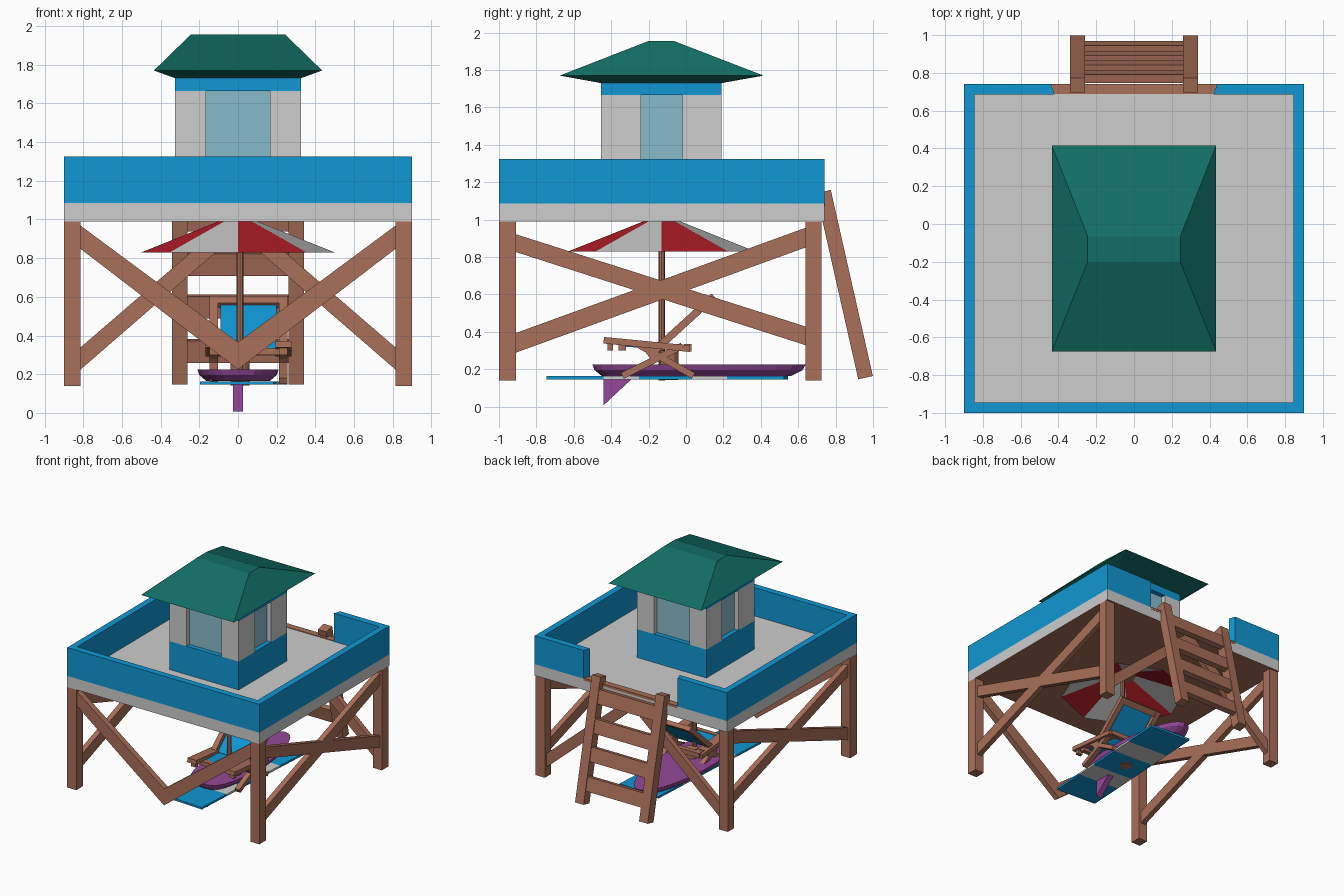
import bpy, bmesh, math
from mathutils import Vector, Matrix

if "Cube" in bpy.data.objects:
    bpy.data.objects.remove(bpy.data.objects["Cube"])

def material(name, r, g, b):
    m = bpy.data.materials.new(name)
    m.diffuse_color = (r, g, b, 1)
    m.use_nodes = True
    m.node_tree.nodes["Principled BSDF"].inputs["Base Color"].default_value = m.diffuse_color
    return m

WOOD = material("brown wood", .40, .16, .10)
BLUE = material("bright blue", .005, .31, .65)
GREY = material("light grey", .61, .61, .61)
GREEN = material("dark green", .006, .155, .13)
GLASS = material("pale glass", .25, .50, .60)
RED = material("red", .49, .013, .022)
PURPLE = material("purple", .30, .065, .32)

def mesh(name, verts, faces, *mats):
    me = bpy.data.meshes.new(name)
    me.from_pydata([tuple(v) for v in verts], [], faces)
    bm = bmesh.new()
    bm.from_mesh(me)
    bmesh.ops.recalc_face_normals(bm, faces=bm.faces)
    bm.to_mesh(me)
    bm.free()
    for m in mats:
        me.materials.append(m)
    ob = bpy.data.objects.new(name, me)
    bpy.context.collection.objects.link(ob)
    return ob

def loft(name, rings, *mats):
    # closed solid through rings of equal point count
    n = len(rings[0])
    faces = [tuple(range(n)), tuple(range((len(rings) - 1) * n, len(rings) * n))]
    for r in range(len(rings) - 1):
        for i in range(n):
            j = (i + 1) % n
            faces.append((r * n + i, r * n + j, r * n + n + j, r * n + n + i))
    return mesh(name, [p for ring in rings for p in ring], faces, *mats)

def rect(x0, x1, y0, y1, z):
    return [(x0, y0, z), (x1, y0, z), (x1, y1, z), (x0, y1, z)]

def box(name, x0, x1, y0, y1, z0, z1, *mats):
    return loft(name, [rect(x0, x1, y0, y1, z0), rect(x0, x1, y0, y1, z1)], *mats)

def prism(name, pts, axis, lo, hi, mat):
    # flat outline pushed along x, y or z
    def put(p, d):
        return {"x": (d, p[0], p[1]), "y": (p[0], d, p[1]), "z": (p[0], p[1], d)}[axis]
    return loft(name, [[put(p, lo) for p in pts], [put(p, hi) for p in pts]], mat)

def beam(name, x0, x1, p, q, t, mat):
    # bar in a y-z plane from p to q with thickness t
    p, q = Vector(p), Vector(q)
    d = (q - p).normalized()
    n = Vector((-d.y, d.x)) * t / 2
    return prism(name, [p - n, q - n, q + n, p + n], "x", x0, x1, mat)

def cylinder(name, x, y, z0, z1, r, n, mat):
    pts = [(x + r * math.cos(2 * math.pi * i / n), y + r * math.sin(2 * math.pi * i / n)) for i in range(n)]
    return prism(name, pts, "z", z0, z1, mat)

# platform slab with wooden underside
slab = box("platform", -.9, .9, -1, .74, .99, 1.085, GREY, WOOD)
for f in slab.data.polygons:
    if f.normal.z < -.5:
        f.material_index = 1
prism("gap_threshold", [(-.44, .742), (.44, .742), (.42, .687), (-.42, .687)], "z", 1.07, 1.09, WOOD)

# blue parapet walls
T, Z0, Z1 = .055, 1.085, 1.325
box("front_wall", -.9, .9, -1, -1 + T, Z0, Z1, BLUE)
for s, side in ((-1, "left"), (1, "right")):
    xs = sorted((s * .9, s * (.9 - T)))
    box(side + "_wall", *xs, -1 + T, .74 - T, Z0, Z1, BLUE)
    prism(side + "_back_wall", [(s * .9, .74), (s * .44, .74), (s * .42, .74 - T), (s * .9, .74 - T)],
          "z", Z0, Z1, BLUE)

# legs and braces
for s, side in ((-1, "left"), (1, "right")):
    xs = sorted((s * .815, s * .9))
    box(side + "_front_leg", *xs, -1, -.91, .14, .99, WOOD)
    box(side + "_back_leg", *xs, .64, .725, .14, .99, WOOD)
    prism(side + "_front_brace", [(0, .225), (s * .83, .86), (s * .83, .98), (0, .365)],
          "y", -.99, -.94, WOOD)
    prism(side + "_back_brace", [(0, .93), (s * .83, .21), (s * .83, .325), (0, 1.04), ],
          "y", .655, .70, WOOD)
    xs = sorted((s * .835, s * .88))
    prism(side + "_side_brace_down", [(-.92, .83), (.65, .325), (.65, .425), (-.92, .925)], "x", *xs, WOOD)
    prism(side + "_side_brace_up", [(-.92, .285), (.65, .855), (.65, .96), (-.92, .39)], "x", *xs, WOOD)

# hut: base, corner posts, glass, top band
HX, Y0, Y1 = .325, -.455, .19
box("hut_base", -HX, HX, Y0, Y1, 1.08, 1.325, BLUE)
box("hut_top_band", -HX, HX, Y0, Y1, 1.665, 1.735, BLUE)
box("hut_glass", -HX + .04, HX - .04, Y0 + .04, Y1 - .04, 1.32, 1.67, GLASS)
for s in (-1, 1):
    xs = sorted((s * .165, s * HX))
    box("hut_front_post", *xs, Y0, -.24, 1.325, 1.665, GREY)
    box("hut_back_post", *xs, -.02, Y1, 1.325, 1.665, GREY)

# roof with sloping soffit and small flat top
loft("roof", [rect(-HX, HX, Y0, Y1, 1.73), rect(-.435, .435, -.675, .415, 1.77),
              rect(-.245, .245, -.2, -.065, 1.955)], GREEN)

# ladder
for s in (-1, 1):
    beam("ladder_rail", *sorted((s * .26, s * .34)), (.735, 1.15), (.96, .155), .08, WOOD)
for z in (1.0, .77, .55, .32):
    y = .735 + (1.15 - z) * .226 + .012
    beam("ladder_rung", -.27, .27, (y - .0125, z + .057), (y + .0125, z - .057), .045, WOOD)

# parasol with alternating panels
PY = -.13
ring = [(.5 * math.cos(math.radians(-90 + 45 * k)), PY + .5 * math.sin(math.radians(-90 + 45 * k)), .83)
        for k in range(8)]
canopy = mesh("parasol_canopy", ring + [(0, PY, 1.03)], [(k, (k + 1) % 8, 8) for k in range(8)], RED, GREY)
for k, f in enumerate(canopy.data.polygons):
    f.material_index = k % 2
cylinder("parasol_pole", .01, PY, .14, 1.02, .018, 8, WOOD)
cylinder("parasol_base", .01, -.09, .142, .30, .05, 12, WOOD)

# striped towel, slightly turned
turn = Matrix.Translation((.03, -.1, 0)) @ Matrix.Rotation(math.radians(-3.3), 4, "Z")
cuts = (-.635, -.33, -.14, .14, .33, .635)
for i in range(5):
    strip = box("towel_stripe", -.19, .19, cuts[i], cuts[i + 1], .146, .163, (BLUE, GREY)[i % 2])
    strip.data.transform(turn)

# purple board with a fin
def outline(k, z):
    pts = []
    for i in range(28):
        a = 2 * math.pi * i / 28
        c, s = math.cos(a), math.sin(a)
        blunt = 1 if s > 0 else .6
        x = .21 * k * math.copysign(abs(c) ** blunt, c)
        y = (.70 if s > 0 else .44) * s * (k * .5 + .5) - .06
        pts.append((x, y, z))
    return pts
loft("board", [outline(.78, .165), outline(.95, .195), outline(1, .225)], PURPLE)
prism("board_fin", [(-.44, .18), (-.27, .165), (-.32, .12), (-.44, .008)], "x", -.025, .025, PURPLE)

# deck chair
for x in (-.125, .235):
    a, b = x - .022, x + .022
    beam("chair_back_rail", a, b, (-.20, .27), (.15, .59), .04, WOOD)
    beam("chair_front_leg", a, b, (-.34, .165), (-.02, .325), .035, WOOD)
    beam("chair_rear_leg", a, b, (-.26, .335), (.04, .165), .035, WOOD)
    beam("chair_armrest", a - .02, b + .02, (-.44, .355), (.02, .31), .035, WOOD)
    box("chair_arm_post", a, b, -.42, -.39, .30, .345, WOOD)
box("chair_front_bar", -.145, .255, -.36, -.32, .30, .335, WOOD)
beam("chair_top_bar", -.145, .255, (.11, .555), (.15, .59), .035, WOOD)
box("chair_rear_bar", -.145, .255, -.01, .03, .295, .335, WOOD)
beam("chair_back_fabric", -.09, .20, (-.14, .325), (.135, .577), .012, BLUE)
beam("chair_seat_fabric", -.09, .20, (-.34, .325), (-.14, .32), .012, BLUE)
